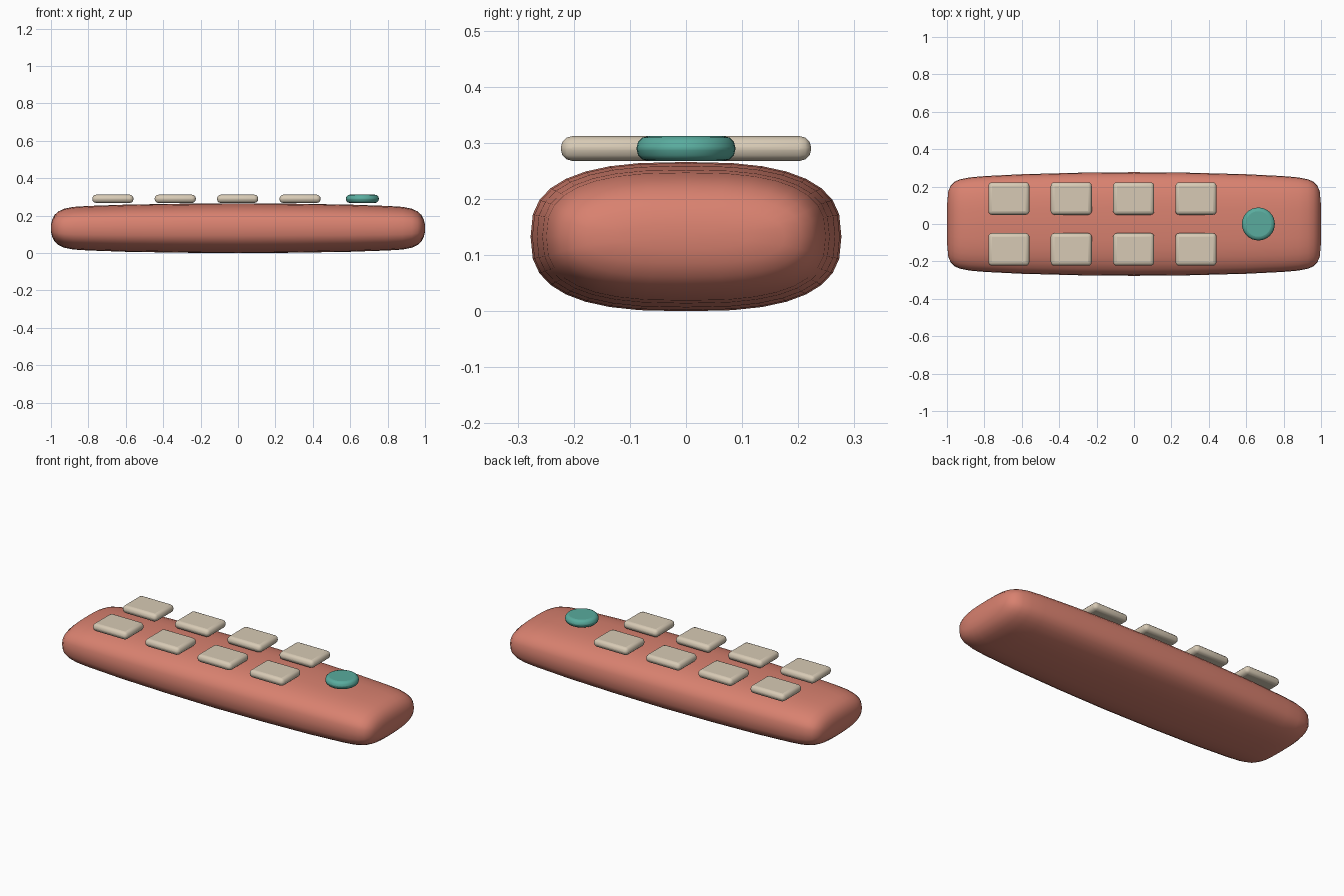
import bpy, bmesh, math

if "Cube" in bpy.data.objects:
    bpy.data.objects.remove(bpy.data.objects["Cube"])


def material(name, rgb):
    m = bpy.data.materials.new(name)
    m.use_nodes = True
    m.diffuse_color = (*rgb, 1)
    m.node_tree.nodes["Principled BSDF"].inputs["Base Color"].default_value = (*rgb, 1)
    return m


coral = material("coral", (0.69, 0.22, 0.16))
cream = material("cream", (0.68, 0.59, 0.46))
teal = material("teal", (0.10, 0.41, 0.34))


def finish(bm, name, mat, location, angle=60):
    bmesh.ops.recalc_face_normals(bm, faces=bm.faces)
    mesh = bpy.data.meshes.new(name)
    bm.to_mesh(mesh)
    bm.free()
    mesh.materials.append(mat)
    ob = bpy.data.objects.new(name, mesh)
    bpy.context.collection.objects.link(ob)
    ob.location = location
    bpy.ops.object.select_all(action="DESELECT")
    ob.select_set(True)
    bpy.context.view_layer.objects.active = ob
    bpy.ops.object.shade_smooth_by_angle(angle=math.radians(angle))
    return ob


def round_edges(ob, width):
    mod = ob.modifiers.new("Rounding", "BEVEL")
    mod.width, mod.segments = width, 3
    mod.limit_method, mod.angle_limit = "ANGLE", math.radians(40)


# Body: squarish rings lofted along x, bulging slightly, with rounded ends
half = [(0, 0.277, 0.133), (0.3, 0.274, 0.131), (0.6, 0.266, 0.126),
        (0.8, 0.256, 0.119), (0.88, 0.249, 0.114), (0.93, 0.239, 0.104),
        (0.96, 0.226, 0.09), (0.98, 0.205, 0.072), (0.993, 0.175, 0.048),
        (0.999, 0.11, 0.022)]
stations = [(-x, y, z) for x, y, z in reversed(half[1:])] + half
SIDES, POWER = 32, 2 / 2.7


def squash(v):
    return math.copysign(abs(v) ** POWER, v)


bm = bmesh.new()
rings = []
for x, hy, hz in stations:
    angles = [2 * math.pi * i / SIDES for i in range(SIDES)]
    rings.append([bm.verts.new((x, hy * squash(math.cos(a)), hz * squash(math.sin(a))))
                  for a in angles])
for r, s in zip(rings, rings[1:]):
    for i in range(SIDES):
        j = (i + 1) % SIDES
        bm.faces.new((r[i], r[j], s[j], s[i]))
for ring, x in ((rings[0], -1), (rings[-1], 1)):
    tip = bm.verts.new((x, 0, 0))
    for i in range(SIDES):
        bm.faces.new((ring[i], ring[(i + 1) % SIDES], tip))
finish(bm, "body", coral, (0, 0, 0.133), 80)

# Square buttons: two rows of four
for row, y in (("front", -0.136), ("back", 0.136)):
    for col in range(4):
        bm = bmesh.new()
        bmesh.ops.create_cube(bm, size=1)
        bmesh.ops.scale(bm, vec=(0.22, 0.174, 0.044), verts=bm.verts)
        ob = finish(bm, f"{row}_button_{col + 1}", cream, (-0.669 + col * 0.3335, y, 0.29), 30)
        round_edges(ob, 0.02)

# Round button
bm = bmesh.new()
bmesh.ops.create_cone(bm, cap_ends=True, segments=32, radius1=0.088, radius2=0.088, depth=0.044)
round_edges(finish(bm, "round_button", teal, (0.665, 0, 0.29), 30), 0.02)
